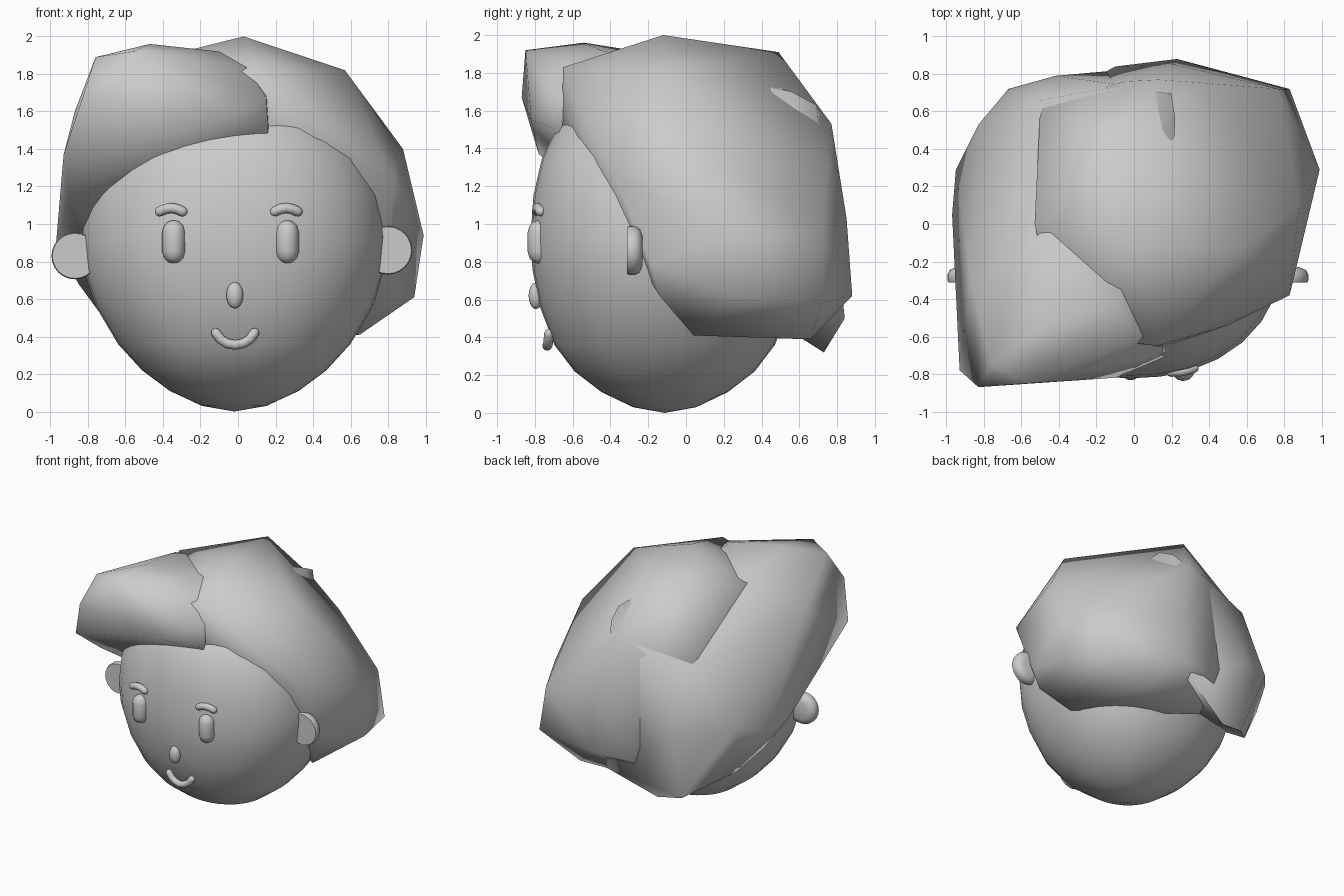
import bpy, bmesh, math
from mathutils import Vector

if "Cube" in bpy.data.objects:
    bpy.data.objects.remove(bpy.data.objects["Cube"])


def finish(bm, name, angle=60):
    bmesh.ops.recalc_face_normals(bm, faces=bm.faces[:])
    me = bpy.data.meshes.new(name)
    bm.to_mesh(me)
    bm.free()
    ob = bpy.data.objects.new(name, me)
    bpy.context.collection.objects.link(ob)
    bpy.ops.object.select_all(action='DESELECT')
    ob.select_set(True)
    bpy.context.view_layer.objects.active = ob
    bpy.ops.object.shade_smooth_by_angle(angle=math.radians(angle))
    return ob


def hull(name, pts):
    bm = bmesh.new()
    for p in pts:
        bm.verts.new(p)
    bmesh.ops.convex_hull(bm, input=bm.verts[:])
    loose = [v for v in bm.verts if not v.link_faces]
    bmesh.ops.delete(bm, geom=loose, context='VERTS')
    return finish(bm, name, 75)


def ellipsoid(name, loc, size):
    bm = bmesh.new()
    bmesh.ops.create_uvsphere(bm, u_segments=24, v_segments=16, radius=1)
    for v in bm.verts:
        v.co = Vector([loc[i] + size[i] * v.co[i] for i in range(3)])
    return finish(bm, name)


def tube(name, pts, radius):
    # round-ended tube through a few points
    bm = bmesh.new()
    n, rings = 12, []
    P = [Vector(p) for p in pts]
    path = []
    for i, p in enumerate(P):
        t = (P[min(i + 1, len(P) - 1)] - P[max(i - 1, 0)]).normalized()
        if i == 0:
            path += [(p - t * radius * math.cos(a), t, radius * math.sin(a)) for a in (0.15, 0.5, 1.0)]
        path.append((p, t, radius))
        if i == len(P) - 1:
            path += [(p + t * radius * math.cos(a), t, radius * math.sin(a)) for a in (1.0, 0.5, 0.15)]
    for c, t, r in path:
        u = t.cross(Vector((0, 1, 0))).normalized()
        w = t.cross(u)
        rings.append([bm.verts.new(c + r * (u * math.cos(k * math.tau / n) + w * math.sin(k * math.tau / n)))
                      for k in range(n)])
    for a, b in zip(rings, rings[1:]):
        for k in range(n):
            bm.faces.new((a[k], a[(k + 1) % n], b[(k + 1) % n], b[k]))
    bm.faces.new(rings[0])
    bm.faces.new(rings[-1])
    return finish(bm, name)


# Head: egg-shaped lathe, fuller in side view than in front view, slightly squared in plan
profile = [(0, 0), (.21, .03), (.42, .11), (.6, .22), (.756, .36), (.9, .56), (.98, .76), (1, .93),
           (.97, 1.15), (.88, 1.35), (.72, 1.52), (.5, 1.66), (.25, 1.73), (0, 1.75)]
bm = bmesh.new()
vs = [bm.verts.new((r, 0, z)) for r, z in profile]
es = [bm.edges.new(e) for e in zip(vs, vs[1:])]
bmesh.ops.spin(bm, geom=vs + es, cent=(0, 0, 0), axis=(0, 0, 1), angle=math.tau, steps=32, use_duplicate=False)
bmesh.ops.remove_doubles(bm, verts=bm.verts[:], dist=1e-4)
for v in bm.verts:
    r = math.hypot(v.co.x, v.co.y)
    if r > 1e-4:
        c, s = abs(v.co.x / r), abs(v.co.y / r)
        k = (c ** 2.2 + s ** 2.2) ** (-1 / 2.2)
        v.co.x *= k
        v.co.y *= k * min(r ** -.3, 1.12)
    v.co.x = v.co.x * .82 - .02
    v.co.y = v.co.y * .71 - .113
finish(bm, "head", 80)

# Ears: flat-fronted discs with rounded backs
for name, x, z, r in (("ear_left", -.87, .83, .125), ("ear_right", .80, .86, .13)):
    bm = bmesh.new()
    rings = []
    for k, y in ((.96, -.312), (1, -.30), (1, -.27), (.9, -.245), (.6, -.23)):
        rings.append([bm.verts.new((x + k * r * math.cos(i * math.tau / 24), y,
                                    z + k * r * math.sin(i * math.tau / 24))) for i in range(24)])
    for a, b in zip(rings, rings[1:]):
        for i in range(24):
            bm.faces.new((a[i], a[(i + 1) % 24], b[(i + 1) % 24], b[i]))
    bm.faces.new(rings[0])
    bm.faces.new(rings[-1])
    finish(bm, name, 50)

# Face features
for side, x in (("left", -.342), ("right", .262)):
    tube("eye_" + side, [(x, -.776, .852), (x, -.776, .958)], .062)
    s = -1 if x < 0 else 1
    tube("brow_" + side, [(x - .005 + dx - (.01 if x < 0 else 0), -.785 + .1 * abs(dx) + .15 * s * dx,
                           1.085 - 5 * dx * dx) for dx in (-.06, -.03, 0, .03, .06)], .027)
ellipsoid("nose", (-.017, -.795, .62), (.045, .038, .07))
tube("mouth", [(-.015 + .11 * math.sin(a), -.735 + .01 * abs(math.sin(a)), .455 - .1 * math.cos(a))
               for a in (-1.2, -.8, -.4, 0, .4, .8, 1.2)], .026)

# Hair: faceted main mass on the right and back
hull("hair_main", [
    (.03, -.12, 2.0), (-.07, .49, 1.91), (-.53, 0, 1.86), (-.5, .62, 1.42),
    (.15, -.66, 1.48), (.12, -.65, 1.83), (-.4, -.58, 1.75),
    (.57, -.13, 1.82), (.88, .09, 1.4), (.83, -.38, 1.24), (.5, -.54, 1.45),
    (.99, .29, .94), (.94, .3, .61), (.82, -.19, .8), (.8, -.14, .62), (.65, .04, .41),
    (.13, .77, 1.53), (.4, .75, 1.33), (.77, .72, .95), (.22, .85, 1.03), (.23, .88, .62), (.83, .72, .58),
    (.5, .66, .39), (-.1, .84, .62), (-.1, .64, .39), (-.05, .76, 1.48)])

# Hair: swept quiff running over the left side to the nape
hull("hair_swoop", [
    (-.83, -.87, 1.67), (-.56, -.85, 1.92), (-.76, -.75, 1.89), (-.47, -.54, 1.96), (-.1, -.45, 1.92),
    (-.93, -.78, 1.37), (-.1, -.82, 1.55), (.16, -.71, 1.51), (.15, -.69, 1.68), (.04, -.6, 1.84),
    (-.5, -.1, 1.89), (-.9, -.5, 1.15),
    (-.87, -.3, 1.6), (-.97, .05, .9), (-.95, .29, .88), (-.83, .53, .95), (-.67, .72, .9),
    (-.42, .79, .9), (-.5, .66, 1.4), (.22, .56, 1.7), (.2, .69, 1.63), (-.05, .74, 1.52),
    (-.85, .2, .68), (-.74, .4, .53), (-.45, .7, .35), (-.25, .73, .32), (.14, .84, .5)])
